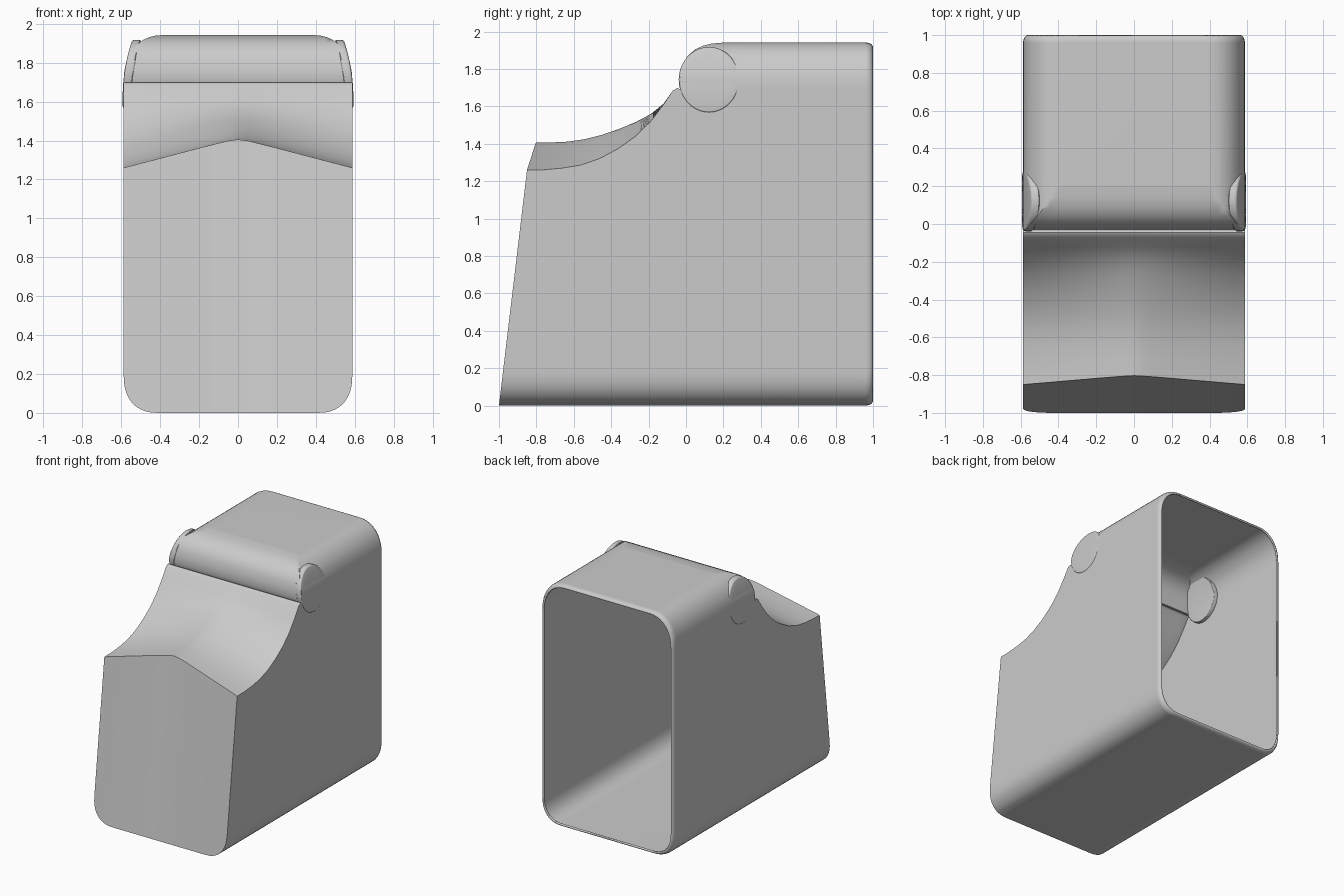
import bpy, bmesh
from math import pi, sin, cos

if "Cube" in bpy.data.objects:
    bpy.data.objects.remove(bpy.data.objects["Cube"], do_unlink=True)

HALF, TOP = 0.588, 1.942

grey = bpy.data.materials.new("light grey")
grey.use_nodes = True
grey.diffuse_color = (0.6, 0.6, 0.6, 1)
grey.node_tree.nodes["Principled BSDF"].inputs["Base Color"].default_value = (0.6, 0.6, 0.6, 1)


def loft(name, rings):
    """Closed solid through a list of equal-length rings of points."""
    bm = bmesh.new()
    loops = [[bm.verts.new(p) for p in ring] for ring in rings]
    n = len(loops[0])
    for a, b in zip(loops, loops[1:]):
        for i in range(n):
            j = (i + 1) % n
            bm.faces.new((a[i], a[j], b[j], b[i]))
    bm.faces.new(loops[0][::-1])
    bm.faces.new(loops[-1])
    bmesh.ops.recalc_face_normals(bm, faces=bm.faces)
    mesh = bpy.data.meshes.new(name)
    bm.to_mesh(mesh)
    bm.free()
    mesh.materials.append(grey)
    obj = bpy.data.objects.new(name, mesh)
    bpy.context.collection.objects.link(obj)
    return obj


def smooth(obj, angle):
    bpy.ops.object.select_all(action="DESELECT")
    obj.select_set(True)
    bpy.context.view_layer.objects.active = obj
    bpy.ops.object.shade_smooth_by_angle(angle=angle)
    obj.modifiers.new("weighted normals", "WEIGHTED_NORMAL").keep_sharp = True


def corner(width, height, power, steps=10):
    """Superellipse quarter, from the side to the flat edge."""
    for k in range(steps + 1):
        t = k / steps * pi / 2
        yield width * max(cos(t), 0) ** (2 / power), height * max(sin(t), 0) ** (2 / power)


# Rounded tube section, right half mirrored to the left
upper = [(HALF - 0.2 + u, TOP - 0.24 + v) for u, v in corner(0.2, 0.24, 2.2)]
lower = [(HALF - 0.18 + u, 0.2 - v) for u, v in corner(0.18, 0.2, 2.4)]
right = lower[::-1] + upper
section = right + [(-x, z) for x, z in right[::-1]]
mid = TOP / 2


def section_ring(y, inset):
    return [(x * (1 - inset / HALF), y, mid + (z - mid) * (1 - inset / mid)) for x, z in section]


shell = loft("housing_shell", [section_ring(y, i) for y, i in
             ((-1.2, 0), (0.96, 0), (0.98, 0.004), (0.993, 0.011), (1.0, 0.022))])

# Cutter for the sloped front, the saddle and the rolled brow
edge = [(-0.85, 1.26), (-0.76, 1.261), (-0.66, 1.27), (-0.56, 1.287), (-0.46, 1.322),
        (-0.36, 1.376), (-0.27, 1.44), (-0.19, 1.518), (-0.12, 1.61), (-0.07, 1.685)]
ridge = [(-0.80, 1.415), (-0.72, 1.416), (-0.63, 1.42), (-0.54, 1.433), (-0.45, 1.455),
         (-0.36, 1.485), (-0.27, 1.52), (-0.19, 1.56), (-0.12, 1.615), (-0.07, 1.685)]
brow = [(-0.045, 1.698), (-0.024, 1.688), (-0.034, 1.72), (-0.03, 1.77), (-0.018, 1.82),
        (0.005, 1.866), (0.045, 1.902), (0.09, 1.924), (0.14, 1.936), (0.2, 1.941), (0.3, 1.95)]


def cut_ring(x):
    a = (x * x + 0.0012) ** 0.5 / HALF
    line = [(r[0] + (e[0] - r[0]) * a, r[1] + (e[1] - r[1]) * a) for e, r in zip(edge, ridge)]
    outline = [(-1.4, -0.1), (-1.012, -0.1), (-1.0, 0)] + line + brow + [(0.3, 2.3), (-1.4, 2.3)]
    return [(x, y, z) for y, z in outline]


cutter = loft("front_cutter", [cut_ring(k * 0.05) for k in range(-13, 14)])
cutter.hide_render = True
cut = shell.modifiers.new("front cut", "BOOLEAN")
cut.operation, cut.solver, cut.object = "DIFFERENCE", "EXACT", cutter
bpy.context.view_layer.objects.active = shell
bpy.ops.object.modifier_apply(modifier=cut.name)
bpy.data.objects.remove(cutter, do_unlink=True)

# Open the back and give the shell a thin wall
bm = bmesh.new()
bm.from_mesh(shell.data)
back = [f for f in bm.faces if all(v.co.y > 0.999 for v in f.verts)]
bmesh.ops.delete(bm, geom=back, context="FACES")
bm.to_mesh(shell.data)
bm.free()
smooth(shell, 0.6)
wall = shell.modifiers.new("wall", "SOLIDIFY")
wall.thickness, wall.offset = 0.012, -1
shell.modifiers.move(1, 0)


# Round end caps of the brow, curving in with the top corners
def cap_ring(side, scale, depth):
    ring = []
    for k in range(40):
        t = k / 40 * 2 * pi
        y, z = 0.123 + 0.162 * scale * cos(t), 1.742 + 0.176 * scale * sin(t)
        x = HALF + 0.005 - 0.05 * max(0, (z - 1.62) / 0.3) ** 2 - depth
        ring.append((side * x, y, z))
    return ring


for name, side in (("left_end_cap", 1), ("right_end_cap", -1)):
    cap = loft(name, [cap_ring(side, s, d) for s, d in
               ((0.2, 0.045), (0.6, 0.045), (0.97, 0.045), (1, 0.04), (1, 0.012), (0.985, 0.004),
                (0.95, 0), (0.7, 0), (0.45, 0), (0.2, 0), (0.02, 0))])
    smooth(cap, 0.8)
